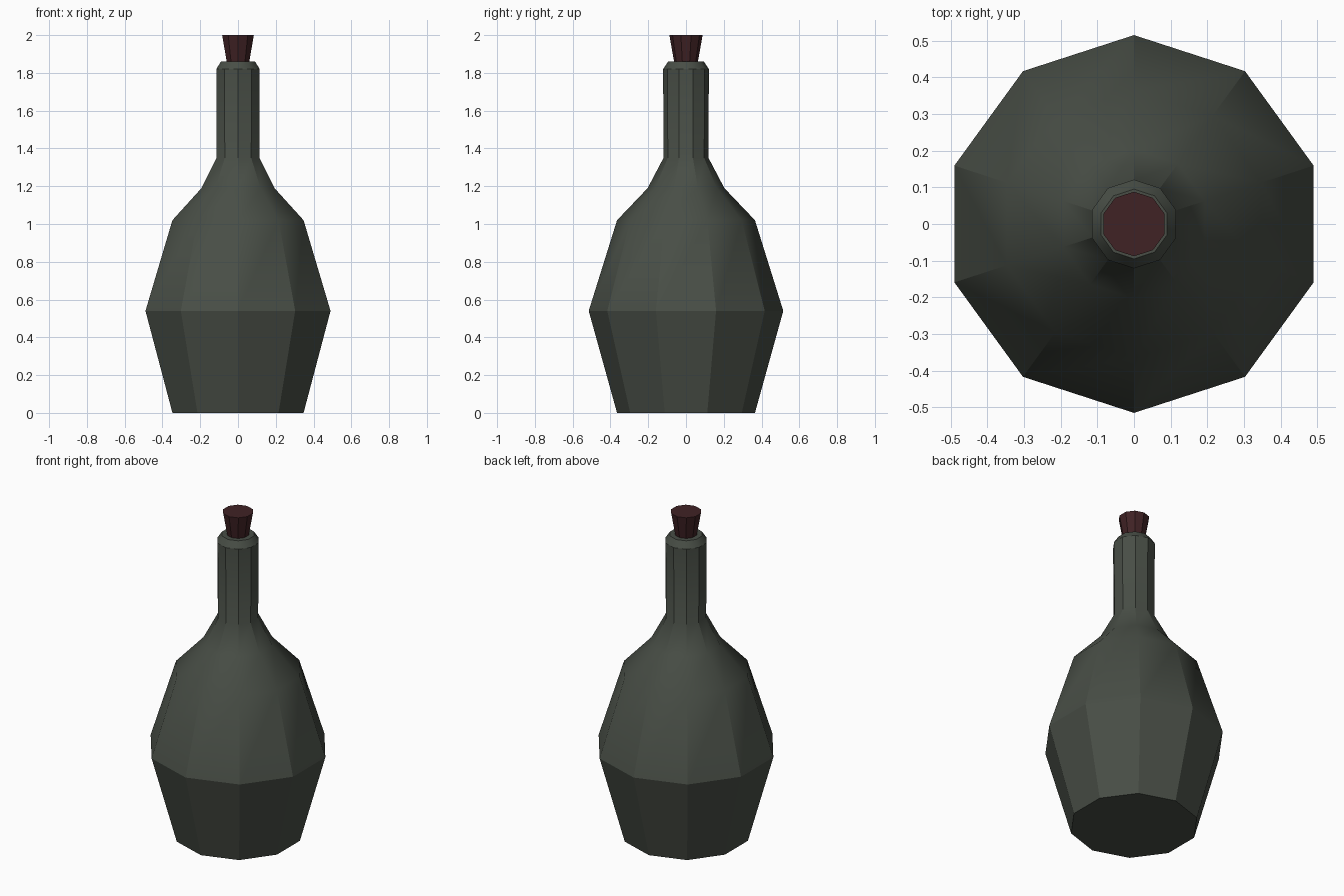
import bpy, bmesh, math

cube = bpy.data.objects.get("Cube")
if cube:
    bpy.data.objects.remove(cube)

SIDES = 10


def material(name, rgb):
    mat = bpy.data.materials.new(name)
    mat.use_nodes = True
    color = (*rgb, 1.0)
    mat.diffuse_color = color
    mat.node_tree.nodes["Principled BSDF"].inputs["Base Color"].default_value = color
    return mat


def lathe(name, profile, mat):
    """Turn a (radius, height) profile into a capped ten-sided solid."""
    bm = bmesh.new()
    rings = []
    for r, z in profile:
        ring = []
        for i in range(SIDES):
            a = math.pi / 2 + math.tau * i / SIDES
            ring.append(bm.verts.new((r * math.cos(a), r * math.sin(a), z)))
        rings.append(ring)
    for low, high in zip(rings, rings[1:]):
        for i in range(SIDES):
            j = (i + 1) % SIDES
            bm.faces.new((low[i], low[j], high[j], high[i]))
    bm.faces.new(rings[0][::-1])
    bm.faces.new(rings[-1])
    mesh = bpy.data.meshes.new(name)
    bm.to_mesh(mesh)
    bm.free()
    mesh.materials.append(mat)
    obj = bpy.data.objects.new(name, mesh)
    bpy.context.collection.objects.link(obj)
    bpy.ops.object.select_all(action='DESELECT')
    obj.select_set(True)
    bpy.context.view_layer.objects.active = obj
    bpy.ops.object.shade_smooth_by_angle(angle=math.radians(30.8))
    return obj


glass = material("dark green glass", (0.065, 0.076, 0.061))
cork = material("dark red cork", (0.051, 0.016, 0.018))

# Bottle: base, belly, shoulder, neck and bevelled rim
lathe("bottle", [(0.365, 0), (0.515, 0.54), (0.365, 1.02), (0.203, 1.19),
                 (0.119, 1.35), (0.121, 1.82), (0.095, 1.86)], glass)

# Tapered stopper pushed into the neck
lathe("stopper", [(0.056, 1.82), (0.088, 2.0)], cork)
